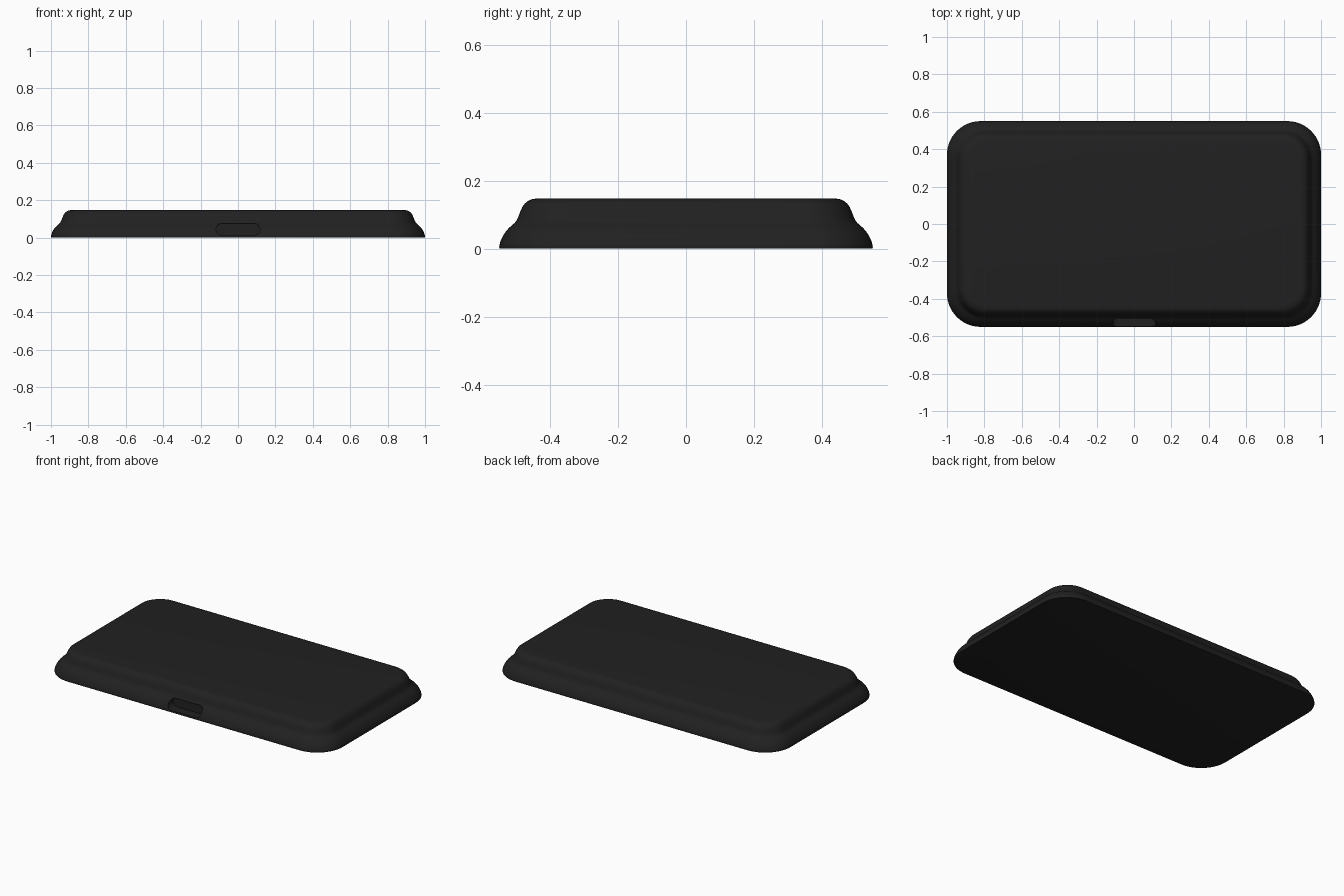
import bpy, bmesh, math

if "Cube" in bpy.data.objects:
    bpy.data.objects.remove(bpy.data.objects["Cube"])

HX, HY, RADIUS, SEG = 1.0, 0.55, 0.18, 14

# dark casing colour
dark = bpy.data.materials.new("dark_casing")
dark.diffuse_color = (0.015, 0.015, 0.015, 1)
dark.use_nodes = True
dark.node_tree.nodes["Principled BSDF"].inputs["Base Color"].default_value = dark.diffuse_color


def rounded_rect(hx, hy, r, seg):
    pts = []
    for i, (sx, sy) in enumerate([(1, 1), (-1, 1), (-1, -1), (1, -1)]):
        for k in range(seg + 1):
            a = math.pi / 2 * (i + k / seg)
            pts.append((sx * (hx - r) + r * math.cos(a),
                        sy * (hy - r) + r * math.sin(a)))
    return pts


def loft(name, rings):
    bm = bmesh.new()
    loops = [[bm.verts.new(p) for p in ring] for ring in rings]
    n = len(loops[0])
    for a, b in zip(loops, loops[1:]):
        for i in range(n):
            j = (i + 1) % n
            bm.faces.new((a[i], a[j], b[j], b[i]))
    bm.faces.new(loops[0][::-1])
    bm.faces.new(loops[-1])
    bmesh.ops.recalc_face_normals(bm, faces=bm.faces)
    me = bpy.data.meshes.new(name)
    bm.to_mesh(me)
    bm.free()
    ob = bpy.data.objects.new(name, me)
    bpy.context.collection.objects.link(ob)
    me.materials.append(dark)
    return ob


# casing side profile as (inset, height): bulging skirt, soft waist, rounded lid
profile = [(0.004, 0.0), (0.001, 0.001), (0.0, 0.005), (0.002, 0.015),
           (0.006, 0.027), (0.012, 0.039), (0.020, 0.051), (0.029, 0.061),
           (0.038, 0.069), (0.045, 0.075), (0.051, 0.082), (0.055, 0.090),
           (0.059, 0.100), (0.063, 0.111), (0.068, 0.122), (0.075, 0.132),
           (0.084, 0.140), (0.095, 0.145), (0.107, 0.147)]
body = loft("casing", [[(x, y, z) for x, y in
                        rounded_rect(HX - d, HY - d, RADIUS - d * 0.6, SEG)]
                       for d, z in profile])

# port recess in the front edge
slot = rounded_rect(0.117, 0.031, 0.0305, 8)
cutter = loft("port_cutter", [[(x, y, z + 0.044) for x, z in slot]
                              for y in (-0.70, -0.49)])
cutter.hide_render = True
cutter.hide_viewport = True
cut = body.modifiers.new("port", 'BOOLEAN')
cut.operation = 'DIFFERENCE'
cut.solver = 'EXACT'
cut.object = cutter
bpy.context.view_layer.objects.active = body
body.select_set(True)
bpy.ops.object.modifier_apply(modifier="port")
bpy.data.objects.remove(cutter)
bpy.ops.object.shade_smooth_by_angle(angle=math.radians(35))
